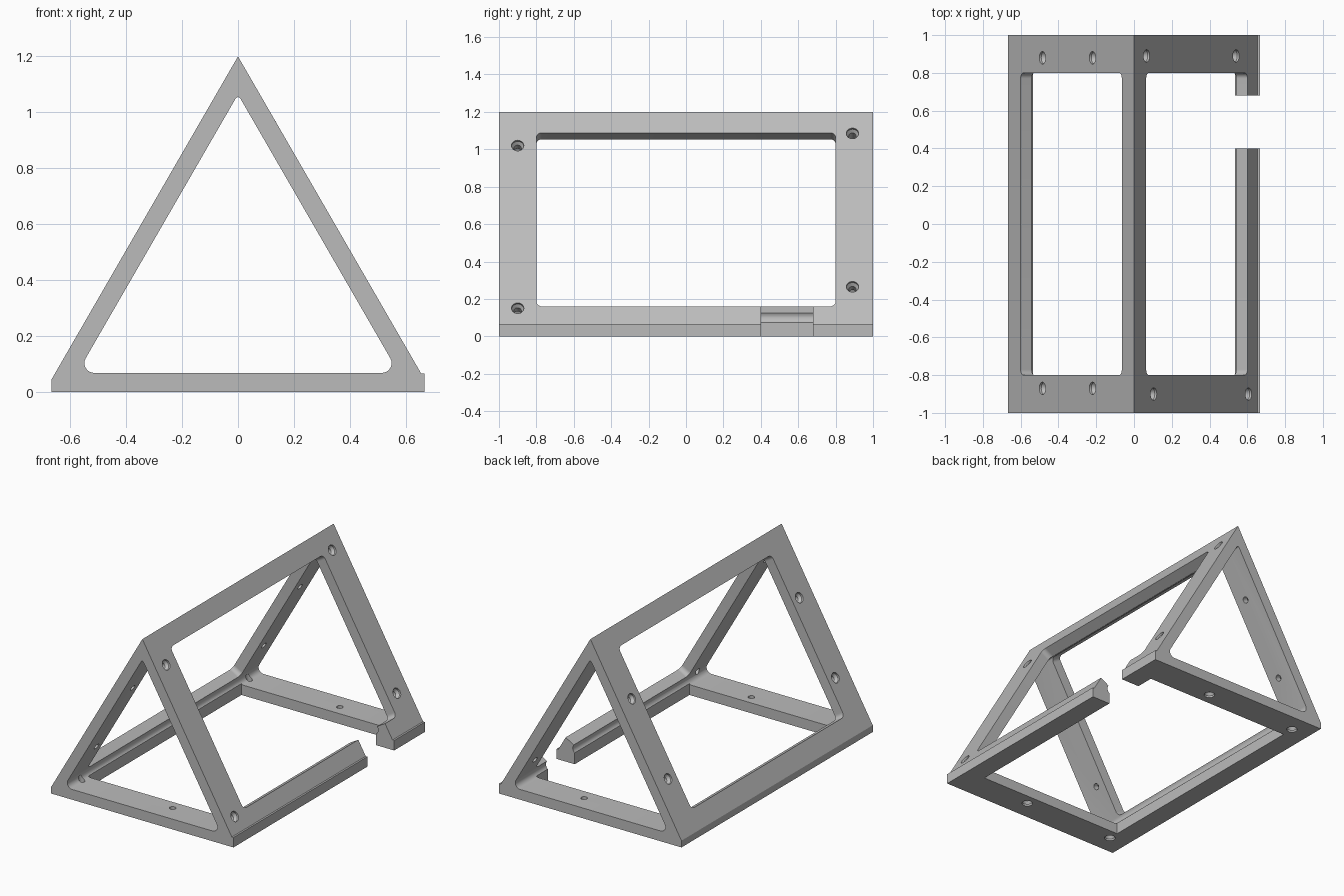
import bpy, bmesh, math
from mathutils import Matrix, Vector

cube = bpy.data.objects.get("Cube")
if cube:
    bpy.data.objects.remove(cube, do_unlink=True)

APEX, WALL = 1.2, 0.068
COS, SIN = 0.5, math.sqrt(3) / 2

grey = bpy.data.materials.new("plain grey")
grey.use_nodes = True
colour = (0.5, 0.5, 0.5, 1)
grey.diffuse_color = colour
grey.node_tree.nodes["Principled BSDF"].inputs["Base Color"].default_value = colour


def frame(origin, along, normal):
    """Local x runs along a panel, y along the model, z out of the panel."""
    m = Matrix((along, (0, 1, 0), normal)).transposed().to_4x4()
    m.translation = origin
    return m


def loft(name, rings, matrix):
    """Closed solid through a stack of matching rings of points."""
    bm = bmesh.new()
    loops = [[bm.verts.new(p) for p in ring] for ring in rings]
    count = len(loops[0])
    for low, high in zip(loops, loops[1:]):
        for k in range(count):
            n = (k + 1) % count
            bm.faces.new((low[k], low[n], high[n], high[k]))
    bm.faces.new(loops[0][::-1])
    bm.faces.new(loops[-1])
    bm.transform(matrix)
    bmesh.ops.recalc_face_normals(bm, faces=bm.faces)
    mesh = bpy.data.meshes.new(name)
    bm.to_mesh(mesh)
    bm.free()
    mesh.materials.append(grey)
    obj = bpy.data.objects.new(name, mesh)
    bpy.context.scene.collection.objects.link(obj)
    return obj


def prism(name, outline, low, high, matrix):
    return loft(name, [[(x, y, z) for x, y in outline] for z in (low, high)], matrix)


def rounded(corners, radii, steps=8):
    """Round each corner of a convex outline with an arc."""
    out = []
    for i, (corner, r) in enumerate(zip(corners, radii)):
        p = Vector(corner)
        a = (Vector(corners[i - 1]) - p).normalized()
        b = (Vector(corners[(i + 1) % len(corners)]) - p).normalized()
        half_angle = a.angle(b) / 2
        centre = p + (a + b).normalized() * r / math.sin(half_angle)
        reach = r / math.tan(half_angle)
        start = (p + a * reach - centre).normalized()
        end = (p + b * reach - centre).normalized()
        out += [tuple(centre + start.slerp(end, k / steps) * r) for k in range(steps + 1)]
    return out


def rectangle(x0, x1, y0, y1):
    return [(x0, y0), (x1, y0), (x1, y1), (x0, y1)]


def screw_hole(matrix, x, y):
    """Countersunk cutter: wide head, cone, narrow shank."""
    angles = [math.tau * k / 24 for k in range(24)]
    rings = [[(x + r * math.cos(t), y + r * math.sin(t), z) for t in angles]
             for r, z in ((0.033, 0.03), (0.033, -0.012), (0.02, -0.03), (0.02, -0.1))]
    return loft("screw_hole_cutter", rings, matrix)


# Solid triangular body with a small lip on the left edge
section = frame((0, 0, 0), (1, 0, 0), (0, 0, 1)) @ Matrix.Rotation(math.pi / 2, 4, 'X')
half = 0.667
shoulder = APEX - half * SIN / COS
outline = [(-half, 0), (half, 0), (half, 0.066), (0.655, 0.066), (0, APEX), (-half, shoulder)]
body = prism("triangular_frame", outline, -1, 1, section)

# Inner tunnel
top = APEX - WALL / COS
foot = (top - WALL) * COS / SIN
tunnel = rounded([(-foot, WALL), (foot, WALL), (0, top)], [0.035, 0.035, 0.01])
cutters = [prism("tunnel_cutter", tunnel, -1.1, 1.1, section)]

# Panels: left slope, right slope, base
left = frame((0, 0, APEX), (COS, 0, -SIN), (SIN, 0, COS))
right = frame((0, 0, APEX), (-COS, 0, -SIN), (-SIN, 0, COS))
base = frame((0, 0, 0), (1, 0, 0), (0, 0, -1))

# Windows in the panels
window = rounded(rectangle(0.129, 1.201, -0.8, 0.8), [0.03] * 4)
for panel in (left, right):
    cutters.append(prism("window_cutter", window, -0.075, 0.1, panel))
cutters.append(prism("base_cutter", rectangle(-0.535, 0.535, -0.8, 0.8), -0.09, 0.1, base))

# Gap through the left lower rail
cutters.append(prism("gap_cutter", rectangle(0.45, 0.8, 0.4, 0.68), -0.25, 0.1, base))

# Screw holes
for x, y in ((0.208, -0.9), (1.212, -0.9), (0.133, 0.89), (1.08, 0.89)):
    cutters.append(screw_hole(left, x, y))
for y in (-0.87, 0.88):
    for x in (0.44, 0.97):
        cutters.append(screw_hole(right, x, y))
    for x in (-0.535, 0.13):
        cutters.append(screw_hole(base, x, y))

# Cut everything out of the body
for cutter in cutters:
    cut = body.modifiers.new("cut", 'BOOLEAN')
    cut.operation = 'DIFFERENCE'
    cut.solver = 'EXACT'
    cut.object = cutter
    cutter.hide_render = True
bpy.context.view_layer.update()
result = bpy.data.meshes.new_from_object(body.evaluated_get(bpy.context.evaluated_depsgraph_get()))
body.modifiers.clear()
body.data = result
for cutter in cutters:
    bpy.data.objects.remove(cutter, do_unlink=True)

bpy.context.view_layer.objects.active = body
body.select_set(True)
bpy.ops.object.shade_smooth_by_angle(angle=math.radians(25))
